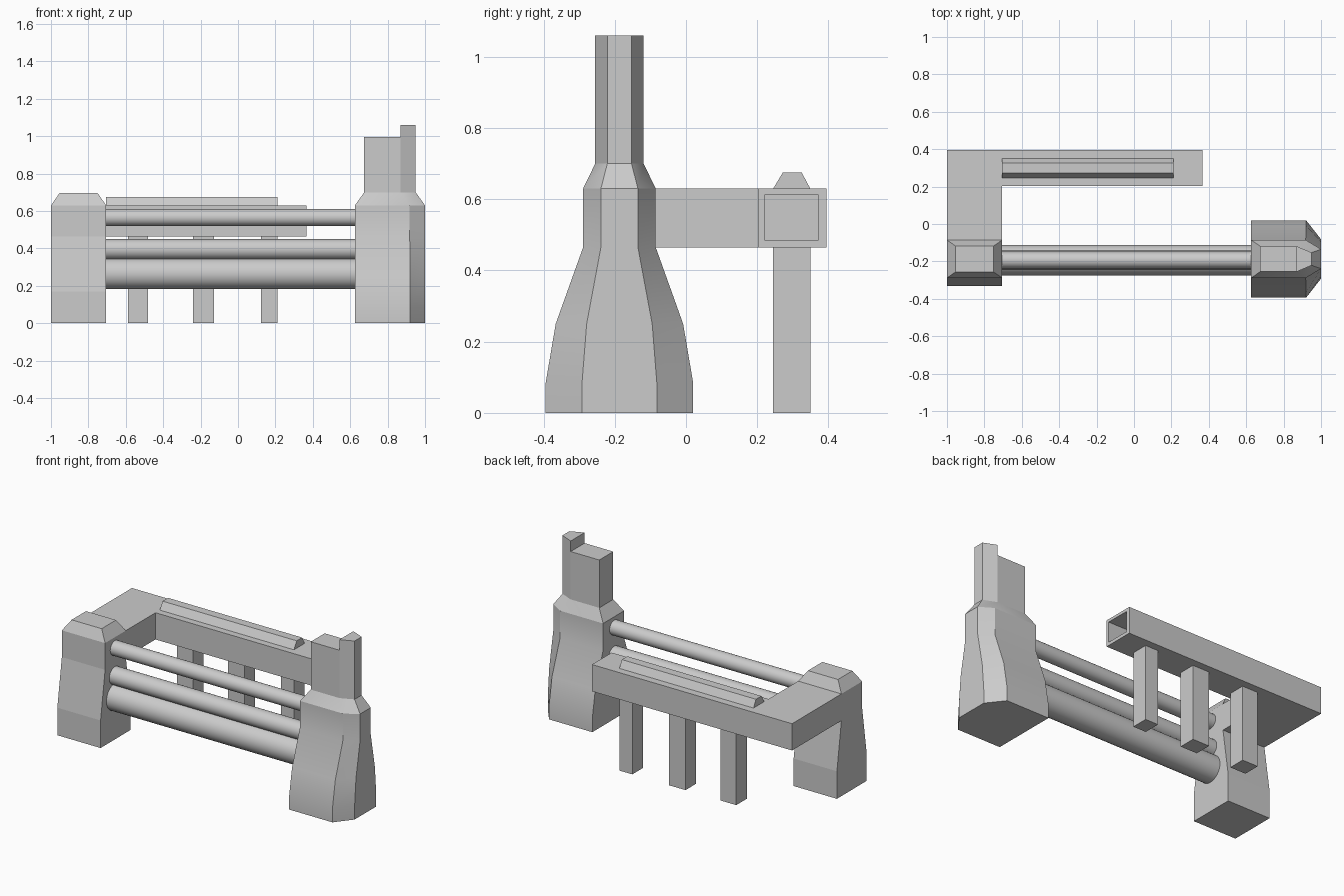
import bpy, bmesh, math

if "Cube" in bpy.data.objects:
    bpy.data.objects.remove(bpy.data.objects["Cube"])

CY = -0.187  # centre line of pillars and pipes


def loft(name, rings, smooth=True):
    """Skin equal-length point rings and cap both ends."""
    bm = bmesh.new()
    loops = [[bm.verts.new(p) for p in r] for r in rings]
    n = len(rings[0])
    for a, b in zip(loops, loops[1:]):
        for i in range(n):
            j = (i + 1) % n
            bm.faces.new((a[i], a[j], b[j], b[i]))
    bm.faces.new(loops[0])
    bm.faces.new(loops[-1])
    bmesh.ops.recalc_face_normals(bm, faces=bm.faces)
    mesh = bpy.data.meshes.new(name)
    bm.to_mesh(mesh)
    bm.free()
    ob = bpy.data.objects.new(name, mesh)
    bpy.context.collection.objects.link(ob)
    if smooth:
        bpy.ops.object.select_all(action='DESELECT')
        ob.select_set(True)
        bpy.context.view_layer.objects.active = ob
        bpy.ops.object.shade_smooth_by_angle(angle=math.radians(25))
    return ob


def rect(x0, x1, y0, y1, z):
    return [(x0, y0, z), (x1, y0, z), (x1, y1, z), (x0, y1, z)]


def box(name, x0, x1, y0, y1, z0, z1):
    return loft(name, [rect(x0, x1, y0, y1, z0), rect(x0, x1, y0, y1, z1)], False)


def nosed(x0, xc, x1, hw, hn, z):
    """Rectangle with a chamfered nose on the +x side."""
    return [(x0, CY - hw, z), (xc, CY - hw, z), (x1, CY - hn, z),
            (x1, CY + hn, z), (xc, CY + hw, z), (x0, CY + hw, z)]


# Left pillar with bevelled cap
sections = [(-1, -.705, .145, 0), (-1, -.705, .145, .17), (-1, -.705, .101, .465),
            (-1, -.705, .101, .63), (-.955, -.75, .07, .695)]
loft("left_pillar", [rect(a, b, CY - h, CY + h, z) for a, b, h, z in sections], False)

# Right flared pillar with chamfered nose
flare = [(.625, .92, 1, .207, .105, 0), (.625, .92, 1, .207, .105, .085),
         (.625, .92, 1, .179, .092, .25), (.625, .918, 1, .102, .052, .465),
         (.625, .918, 1, .102, .052, .63), (.675, .87, .95, .068, .034, .70)]
loft("right_pillar", [nosed(*s) for s in flare])

# Tower on the right pillar, with a taller nose piece
box("tower", .675, .87, CY - .068, CY + .068, .70, .995)
loft("tower_nose", [[(.87, CY - .068, z), (.95, CY - .034, z), (.95, CY + .034, z),
                     (.87, CY + .068, z)] for z in (.70, 1.06)], False)

# L-shaped beam: side arm and hollow rear rail
box("side_arm", -1, -.705, -.12, .395, .465, .63)
rail = box("rear_rail", -.705, .365, .203, .395, .465, .63)
cutter = box("rail_cutter", -.65, .45, .22, .372, .485, .612)
cutter.hide_render = True
cutter.hide_set(True)
mod = rail.modifiers.new("hollow", 'BOOLEAN')
mod.operation = 'DIFFERENCE'
mod.solver = 'EXACT'
mod.object = cutter

# Tapered ridge along the rail
ridge = [(.245, .63), (.349, .63), (.325, .675), (.272, .675)]
loft("rail_ridge", [[(x, y, z) for y, z in ridge] for x in (-.705, .21)], False)

# Rail supports
for i, (a, b) in enumerate(((-.587, -.48), (-.241, -.127), (.122, .21))):
    box(f"rail_leg_{i + 1}", a, b, .245, .349, 0, .47)

# Pipes between the pillars
for i, (z, r) in enumerate(((.265, .082), (.395, .054), (.565, .045))):
    ring = [(CY - .006 + r * math.cos(t), z + r * math.sin(t))
            for t in (2 * math.pi * k / 32 for k in range(32))]
    loft(f"pipe_{i + 1}", [[(x, y, w) for y, w in ring] for x in (-.71, .63)])
